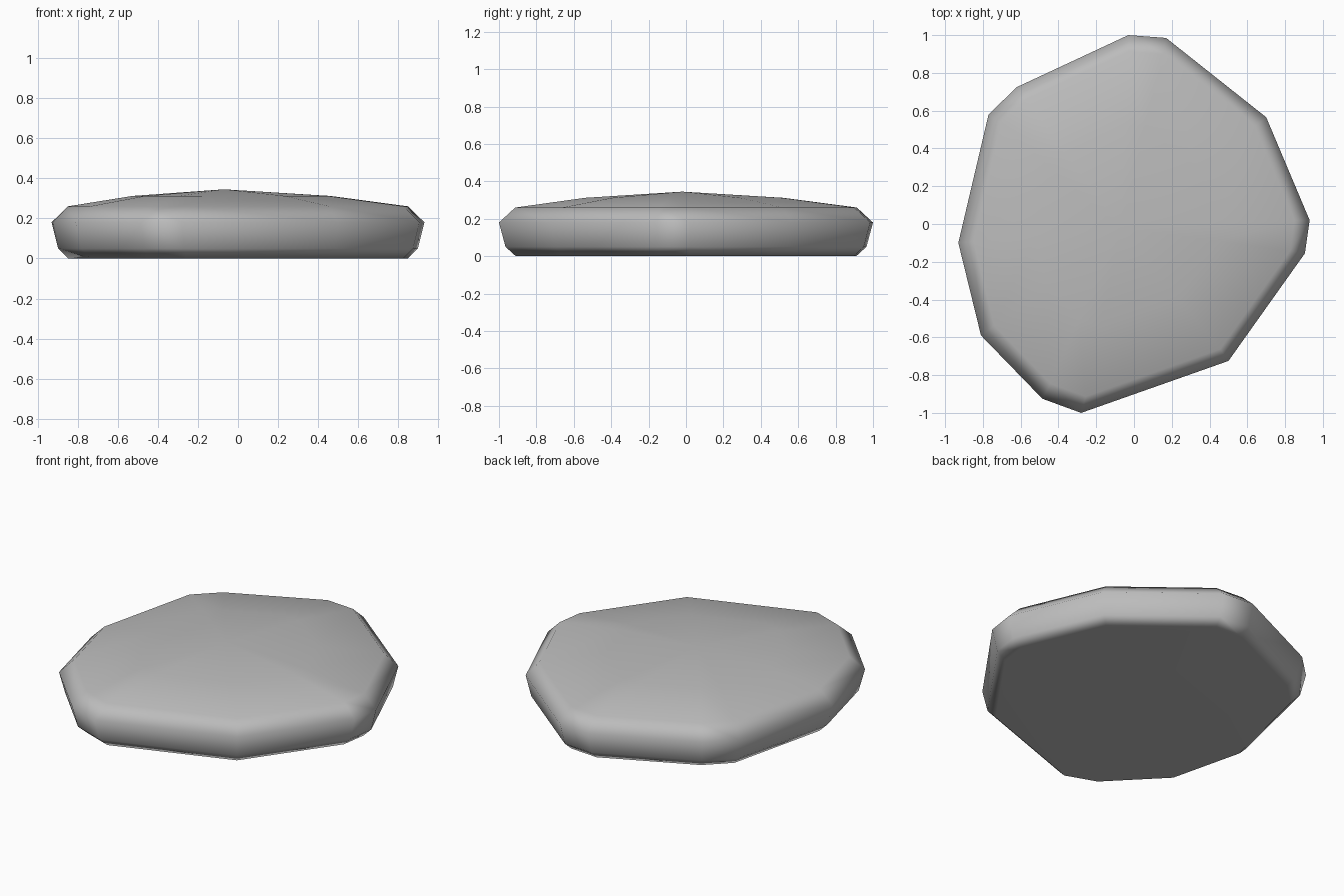
import bpy
import bmesh

cube = bpy.data.objects.get("Cube")
if cube:
    bpy.data.objects.remove(cube, do_unlink=True)

# Stone colour
grey = bpy.data.materials.new("stone grey")
colour = (0.5, 0.5, 0.5, 1)
grey.diffuse_color = colour
grey.use_nodes = True
bsdf = grey.node_tree.nodes["Principled BSDF"]
bsdf.inputs["Base Color"].default_value = colour
bsdf.inputs["Roughness"].default_value = 0.9

# Widest outline of the stone, clockwise from the back
outline = [(-0.03, 1), (0.17, 0.985), (0.7, 0.565), (0.93, 0.02),
           (0.905, -0.155), (0.5, -0.725), (-0.28, -1), (-0.485, -0.925),
           (-0.81, -0.59), (-0.93, -0.1), (-0.77, 0.58), (-0.62, 0.725)]

# Height and scale of each ring, from the flat base to the low dome
rings = [(0, 0.91), (0.05, 0.965), (0.18, 1), (0.26, 0.913), (0.312, 0.53)]
apex = (-0.07, -0.02, 0.345)

bm = bmesh.new()
loops = []
for z, scale in rings:
    shift = 1 - scale if z > 0.3 else 0
    loops.append([bm.verts.new((x * scale + apex[0] * shift,
                                y * scale + apex[1] * shift, z))
                  for x, y in outline])

# Base, sides and crown
bm.faces.new(loops[0])
count = len(outline)
for low, high in zip(loops, loops[1:]):
    for i in range(count):
        j = (i + 1) % count
        bm.faces.new((low[i], low[j], high[j], high[i]))
top = bm.verts.new(apex)
for i in range(count):
    bm.faces.new((loops[-1][i], loops[-1][(i + 1) % count], top))
bmesh.ops.recalc_face_normals(bm, faces=bm.faces)
for face in bm.faces:
    face.smooth = True

mesh = bpy.data.meshes.new("flat_stone")
bm.to_mesh(mesh)
bm.free()
mesh.materials.append(grey)
stone = bpy.data.objects.new("flat_stone", mesh)
bpy.context.collection.objects.link(stone)

# Let the large faces stay flat while the rim shades round
weighted = stone.modifiers.new("weighted normals", "WEIGHTED_NORMAL")
weighted.weight = 50
